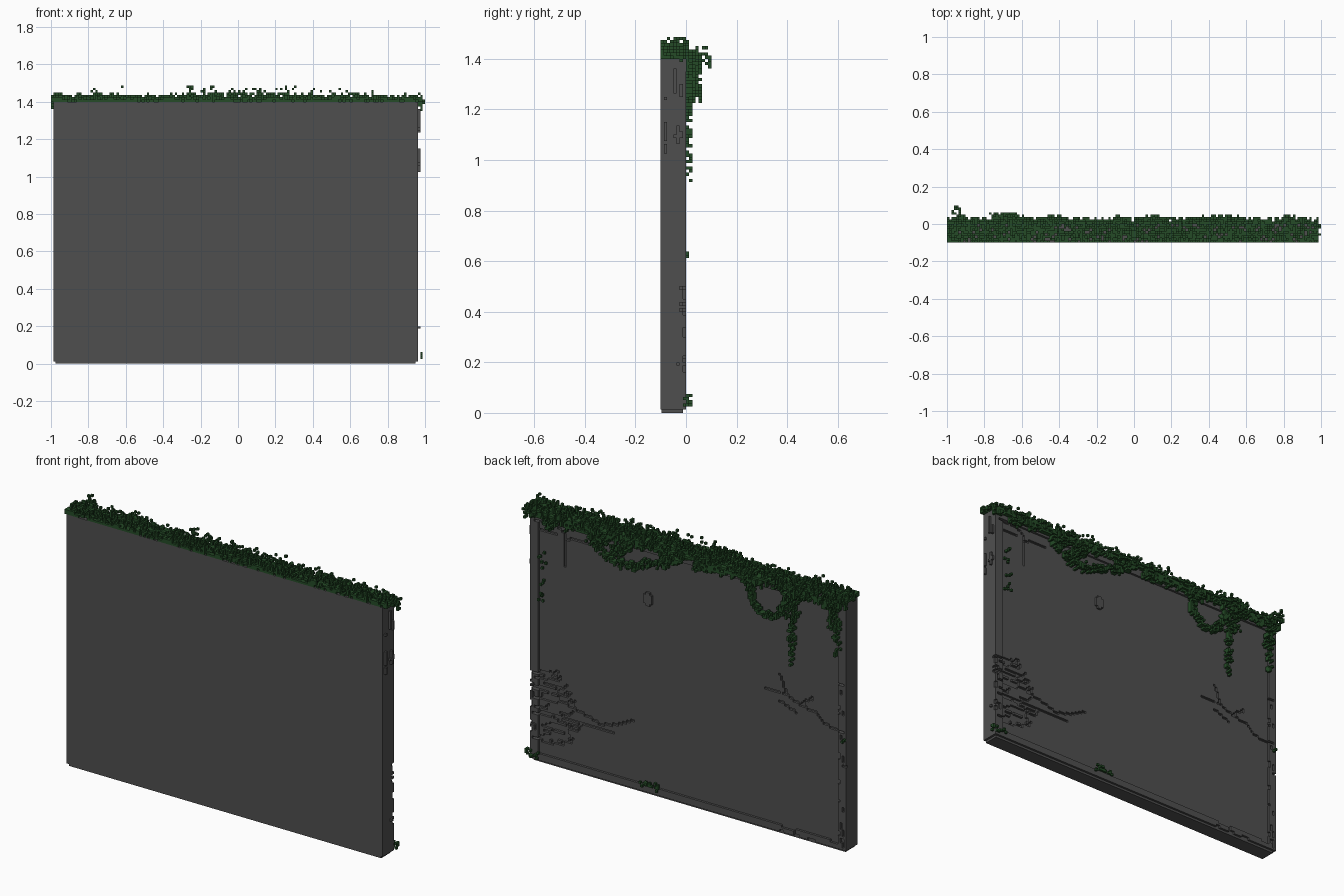
import bpy, bmesh, math, random
from mathutils import Vector, noise

if "Cube" in bpy.data.objects:
    bpy.data.objects.remove(bpy.data.objects["Cube"])

random.seed(7)
V = 0.0125                      # voxel size
X0, X1, ZT = 1, 157, 112        # slab extent in voxels (x counted from -1, z from 0)


def material(name, rgb):
    m = bpy.data.materials.new(name)
    m.diffuse_color = (*rgb, 1)
    m.use_nodes = True
    m.node_tree.nodes["Principled BSDF"].inputs["Base Color"].default_value = m.diffuse_color
    return m


STONE = material("dark grey stone", (0.078, 0.078, 0.078))
LEAF = material("dark green ivy", (0.018, 0.07, 0.02))

SIDES = {(1, 0, 0): [(1, 0, 0), (1, 1, 0), (1, 1, 1), (1, 0, 1)],
         (-1, 0, 0): [(0, 0, 0), (0, 0, 1), (0, 1, 1), (0, 1, 0)],
         (0, 1, 0): [(0, 1, 0), (0, 1, 1), (1, 1, 1), (1, 1, 0)],
         (0, -1, 0): [(0, 0, 0), (1, 0, 0), (1, 0, 1), (0, 0, 1)],
         (0, 0, 1): [(0, 0, 1), (1, 0, 1), (1, 1, 1), (0, 1, 1)],
         (0, 0, -1): [(0, 0, 0), (0, 1, 0), (1, 1, 0), (1, 0, 0)]}


def voxels(name, cells, mat, hidden=lambda c: False):
    """One mesh from a set of voxel cells, keeping only exposed faces."""
    bm, verts = bmesh.new(), {}
    for c in sorted(cells):
        for d, quad in SIDES.items():
            n = (c[0] + d[0], c[1] + d[1], c[2] + d[2])
            if n in cells or hidden(n):
                continue
            vs = []
            for q in quad:
                k = (c[0] + q[0], c[1] + q[1], c[2] + q[2])
                if k not in verts:
                    verts[k] = bm.verts.new((k[0] * V - 1, k[1] * V, k[2] * V))
                vs.append(verts[k])
            bm.faces.new(vs)
    me = bpy.data.meshes.new(name)
    bm.to_mesh(me)
    bm.free()
    me.materials.append(mat)
    ob = bpy.data.objects.new(name, me)
    bpy.context.collection.objects.link(ob)


def box(name, lo, hi, mat):
    bpy.ops.mesh.primitive_cube_add(size=1)
    ob = bpy.context.object
    ob.name = name
    ob.location = [(a + b) / 2 for a, b in zip(lo, hi)]
    ob.scale = [b - a for a, b in zip(lo, hi)]
    ob.data.materials.append(mat)


def cell(x, z):
    return round((x + 1) / V), round(z / V)


def path(points):
    """Voxel steps along a polyline given in x, z."""
    for (xa, za), (xb, zb) in zip(points, points[1:]):
        n = max(1, round(math.hypot(xb - xa, zb - za) / V))
        for s in range(n + 1):
            yield cell(xa + (xb - xa) * s / n, za + (zb - za) * s / n)


# Slab core and slightly inset foot
xa, xb = X0 * V - 1, X1 * V - 1
box("wall_core", (xa, -0.1, V), (xb, -2 * V, ZT * V), STONE)
box("wall_foot", (xa + V, -0.1 + V * 0.3, 0), (xb - V, -V, V), STONE)

# Cracks in the back face
cracks = set()
lines = [[(-.98, .66), (-.86, .67), (-.80, .72), (-.70, .74), (-.62, .77), (-.49, .78)],
         [(-.62, .77), (-.60, .83), (-.57, .88)], [(-.70, .74), (-.78, .80)],
         [(-.98, .93), (-.95, .92)], [(-.57, .73), (-.68, .69)],
         [(.95, .42), (.75, .36), (.52, .30), (.42, .33), (.33, .38)],
         [(.9, .27), (.7, .27), (.45, .27)],
         [(.92, 1.34), (.78, 1.33), (.74, 1.28), (.60, 1.29)],
         [(.745, 1.28), (.745, 1.12)], [(.9, 1.29), (.8, 1.29)], [(.86, 1.36), (.62, 1.36)]]
for s in lines:
    cracks.update(path(s))
for _ in range(36):             # dense horizontal cracking at the lower corner
    z = random.uniform(.1, .56)
    reach = .30 * (1 - abs(z - .27) / .36)
    a = random.uniform(.95 - reach * .7, .96)
    b = a - random.uniform(.04, .16)
    cracks.update(path([(a, z), (max(b, .96 - reach - .04), z), (max(b, .96 - reach - .04) - .02, z + .025)]))

# Chips out of the raised border
chips = set()
for x0, x1, z0, z1, n in [(.93, .975, .1, .6, 26), (-.98, -.6, 0, .09, 22), (-.985, -.93, .1, .95, 14)]:
    for _ in range(n):
        i, k = cell(random.uniform(x0, x1), random.uniform(z0, z1))
        w, h = random.choice([(1, 3), (2, 1), (4, 1), (2, 2), (1, 2)])
        chips.update((i + a, k + b) for a in range(w) for b in range(h))

# Back relief: recessed panel, raised border, one small stone
relief = set()
ci, ck = cell(.235, 1.085)
for i in range(X0, X1 + 1 - 1):
    for k in range(1, ZT):
        border = i < X0 + 4 or i > X1 - 5 or k < 4 or k > ZT - 5
        knob = math.hypot(i + .5 - ci, (k + .5 - ck) * .75) < 2.3
        if (i, k) not in cracks:
            relief.add((i, -2, k))
        if (border and (i, k) not in chips and (i, k) not in cracks) or knob:
            relief.add((i, -1, k))
voxels("back_relief", relief, STONE,
       lambda c: X0 <= c[0] < X1 and c[1] == -3 and 0 < c[2] < ZT)

# Thin stone flakes on the right side
flakes = {(X1, -3, 16 - 1)}
for _ in range(13):
    j, k = random.choice([-7, -7, -6, -4, -3, -2]), random.randint(73, 106)
    flakes.update((X1, j, k + b) for b in range(random.randint(1, 4)))
voxels("side_flakes", flakes, STONE)

# Ivy along the top, thicker towards the middle right
ivy = set()
for i in range(0, 159):
    x = i * V - 1
    extra = max(0, 1 - (x + .27) / 1.15) if -.27 < x < .75 else 0
    if abs(x + .77) < .04:
        extra = .5
    for j in range(-8, 3):
        clump = noise.noise(Vector((i * .22, j * .22, 3))) * .5
        odds = [.8, .42, .16 + extra * .1, .02 + extra * .14, extra * .08, extra * .04, extra * .015]
        if j > 0:
            odds = [.5, .2, .05]
        for d, p in enumerate(odds):
            if random.random() < p * (1 + clump):
                ivy.add((i, j, ZT + d))
ivy.update((random.randint(18, 64), random.randint(-4, -1), ZT + 6) for _ in range(1))
ivy.update([(58, -3, 118), (59, -2, 118), (59, -3, 117), (60, -3, 117), (159, -5, 112),
            (159, -2, 111), (159, -1, 112), (0, -5, 111), (0, -3, 112)])

# Ragged fringe hanging over the back edge
for i in range(0, 159):
    n = noise.noise(Vector((i * .12, 9, 0)))
    drop = 3 + round(4 * n + random.uniform(-1, 2))
    for d in range(max(drop, 1)):
        for j in range(0, 2 + (n > .15) * 2):
            if random.random() < .75 - .17 * j:
                ivy.add((i, j, ZT - 1 - d))


def vine(points, radius, density, depth):
    for i, k in path(points):
        for _ in range(density):
            a = i + round(random.uniform(-radius, radius))
            b = k + round(random.uniform(-radius, radius))
            j = random.randint(0, depth)
            ivy.add((max(a, 0), j, b))
            if j < 2:
                ivy.add((max(a, 0), j - 1, b))


# Swags and hanging strands on the back
vine([(.62, 1.40), (.56, 1.32), (.47, 1.26), (.35, 1.235), (.22, 1.29), (.13, 1.31), (.0, 1.38)], 1.3, 3, 2)
vine([(.50, 1.39), (.44, 1.33), (.37, 1.26)], 1.2, 2, 3)
vine([(.30, 1.39), (.36, 1.33), (.42, 1.29)], 1, 2, 2)
vine([(-.42, 1.40), (-.41, 1.27), (-.486, 1.19), (-.58, 1.21), (-.64, 1.33)], 1.2, 3, 1)
vine([(-.67, 1.41), (-.67, 1.24)], 3, 6, 4)
vine([(-.60, 1.40), (-.76, 1.38)], 2.5, 5, 4)
vine([(-.67, 1.24), (-.66, 1.06)], 1.2, 2, 1)
vine([(-.66, 1.04), (-.665, .98)], .8, 1, 1)
vine([(-.93, 1.43), (-.94, 1.25)], 2.6, 5, 3)
vine([(-.94, 1.25), (-.95, 1.10)], 1.4, 2, 1)
vine([(-.96, 1.42), (-.95, 1.36)], 1.5, 3, 6)
ivy.update([(3, 7, 112), (4, 7, 111), (3, 7, 109), (3, 6, 112), (4, 6, 110), (3, 7, 110)])
ivy.update((cell(.88, 0)[0] + random.randint(-1, 1), random.choice([-1, 0, 1]), random.randint(73, 97))
           for _ in range(14))
voxels("top_ivy", ivy, LEAF)

# Moss spots low on the back and on the edges
moss = set()
for x, z, w, n in [(.21, .045, 4, 22), (.93, .035, 4, 14), (-.97, .62, 1, 4)]:
    i, k = cell(x, z)
    for _ in range(n):
        moss.add((i + random.randint(-w, w), random.choice([-1, 0, 0, 1]) if z < .1 else -1 + random.randint(0, 1),
                  max(1, k + random.randint(-1, 1))))
voxels("low_moss", moss, LEAF)
